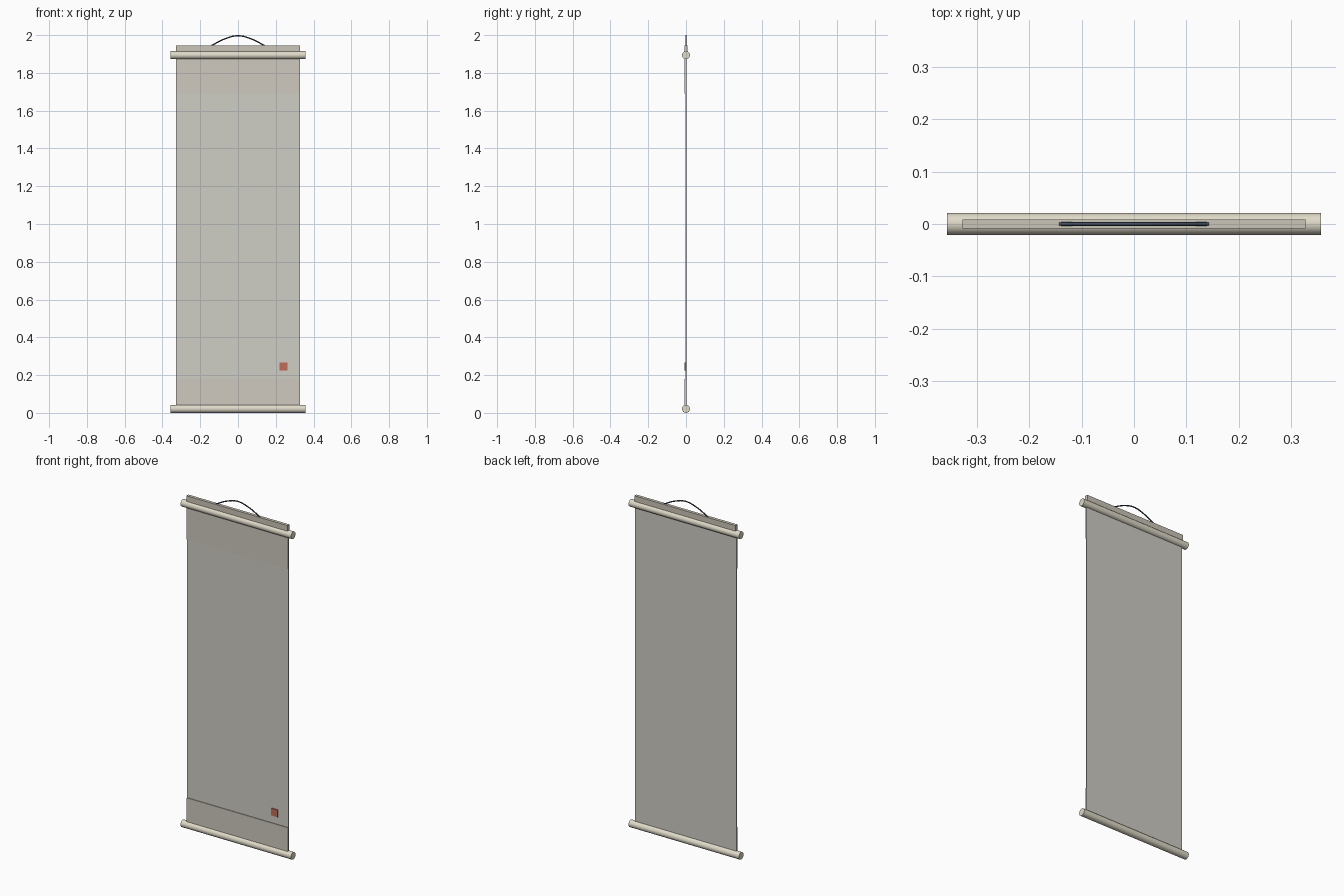
import bpy, math

if "Cube" in bpy.data.objects:
    bpy.data.objects.remove(bpy.data.objects["Cube"])


def material(name, rgb):
    m = bpy.data.materials.new(name)
    m.diffuse_color = (*rgb, 1)
    m.use_nodes = True
    m.node_tree.nodes["Principled BSDF"].inputs["Base Color"].default_value = m.diffuse_color
    return m


WOOD = material("pale_wood", (0.74, 0.70, 0.58))
STRIP = material("strip_wood", (0.60, 0.56, 0.48))
PAPER = material("paper", (0.62, 0.61, 0.56))
SILK = material("silk", (0.62, 0.58, 0.52))
RED = material("seal_red", (0.52, 0.15, 0.10))
CORD = material("dark_cord", (0.06, 0.08, 0.11))


def box(name, x, y, z, mat):
    """Box from (min, max) ranges on each axis."""
    bpy.ops.mesh.primitive_cube_add(size=1, location=[(a + b) / 2 for a, b in (x, y, z)])
    o = bpy.context.object
    o.name = name
    o.scale = [b - a for a, b in (x, y, z)]
    bpy.ops.object.transform_apply(location=False, rotation=False, scale=True)
    o.data.materials.append(mat)
    return o


def rod(name, z):
    bpy.ops.mesh.primitive_cylinder_add(vertices=32, radius=0.021, depth=0.714,
                                        location=(0, 0, z), rotation=(0, math.pi / 2, 0))
    o = bpy.context.object
    o.name = name
    o.data.materials.append(WOOD)
    bpy.ops.object.shade_smooth_by_angle(angle=math.radians(40))


W = 0.327

# Rollers at top and bottom
rod("top_rod", 1.894)
rod("bottom_rod", 0.021)

# Hanging sheet with silk panels on the front
box("paper_sheet", (-W, W), (-0.003, 0.003), (0.021, 1.894), PAPER)
box("upper_silk_panel", (-W, W), (-0.007, -0.002), (1.69, 1.894), SILK)
box("lower_silk_panel", (-W, W), (-0.007, -0.002), (0.021, 0.18), SILK)

# Flat strip above the top roller
box("hanging_strip", (-W, W), (-0.009, 0.009), (1.912, 1.946), STRIP)

# Red seal stamp
box("seal", (0.22, 0.262), (-0.008, -0.002), (0.224, 0.266), RED)

# Hanging cord
curve = bpy.data.curves.new("hanging_cord", "CURVE")
curve.dimensions = "3D"
curve.bevel_depth = 0.0035
curve.bevel_resolution = 2
curve.resolution_u = 8
curve.use_fill_caps = True
path = [(-0.142, 1.944), (-0.07, 1.980), (0, 1.9965), (0.07, 1.980), (0.142, 1.944)]
spline = curve.splines.new("BEZIER")
spline.bezier_points.add(len(path) - 1)
for p, (x, z) in zip(spline.bezier_points, path):
    p.co = (x, 0, z)
    p.handle_left_type = p.handle_right_type = "AUTO"
cord = bpy.data.objects.new("hanging_cord", curve)
bpy.context.collection.objects.link(cord)
curve.materials.append(CORD)
